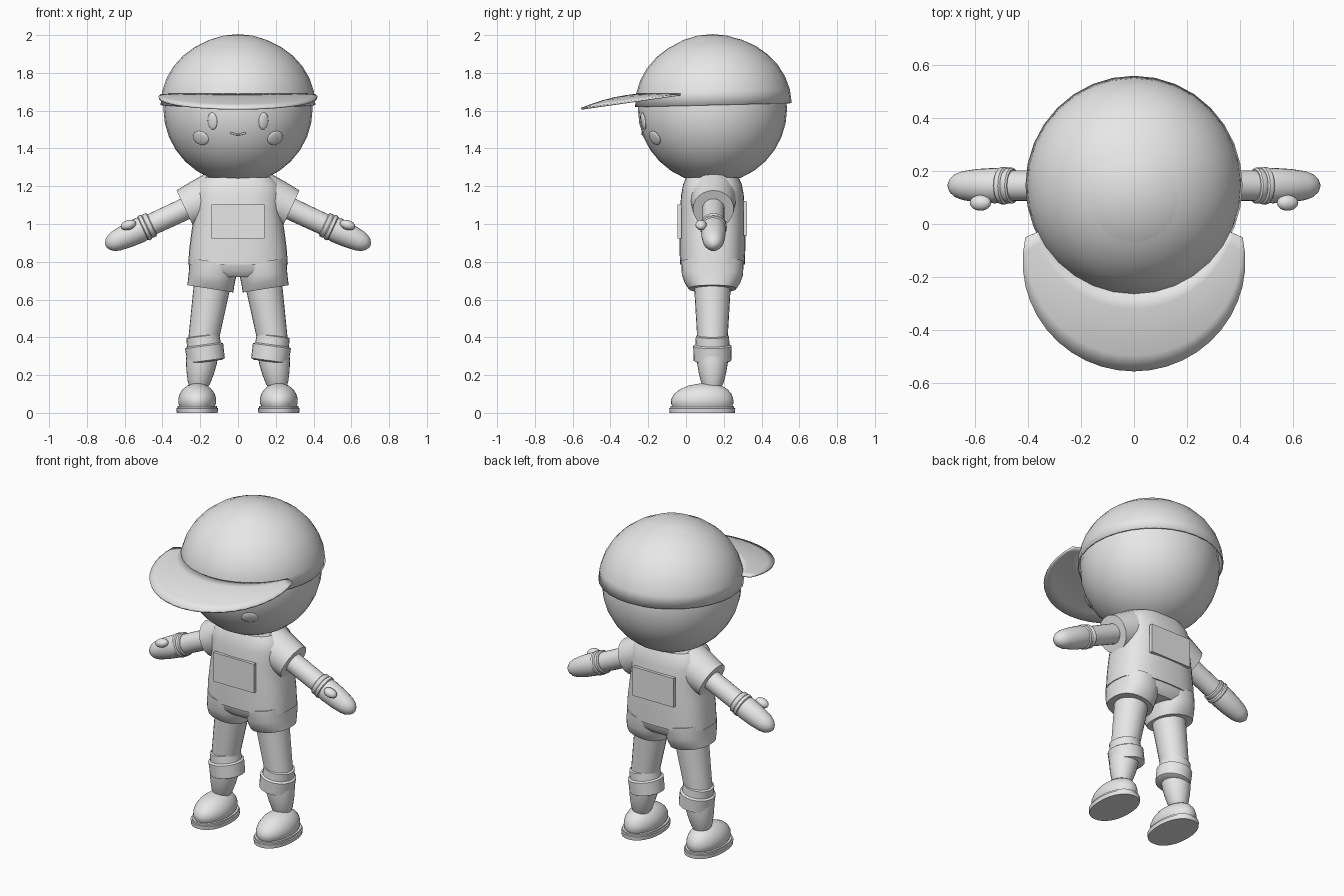
import bpy, bmesh, math
from mathutils import Vector, Matrix

cube = bpy.data.objects.get("Cube")
if cube:
    bpy.data.objects.remove(cube, do_unlink=True)

CY = 0.14  # depth of the body axis
grey = bpy.data.materials.new("plain_grey")
grey.use_nodes = True
grey.diffuse_color = (0.8, 0.8, 0.8, 1)
grey.node_tree.nodes["Principled BSDF"].inputs["Base Color"].default_value = (0.8, 0.8, 0.8, 1)


def finish(name, bm, angle=40):
    bmesh.ops.recalc_face_normals(bm, faces=bm.faces)
    me = bpy.data.meshes.new(name)
    bm.to_mesh(me)
    bm.free()
    me.materials.append(grey)
    ob = bpy.data.objects.new(name, me)
    bpy.context.collection.objects.link(ob)
    bpy.ops.object.select_all(action='DESELECT')
    ob.select_set(True)
    bpy.context.view_layer.objects.active = ob
    bpy.ops.object.shade_smooth_by_angle(angle=math.radians(angle))
    return ob


def loft(name, rings, power=2.0, tilt=0.0, cap=True, n=32):
    """Upright body from rings (x, y, z, half_width, half_depth)."""
    bm = bmesh.new()
    loops = []
    for x, y, z, rx, ry in rings:
        loop = []
        for i in range(n):
            a = 2 * math.pi * i / n
            c, s = math.cos(a), math.sin(a)
            dx = rx * math.copysign(abs(c) ** (2 / power), c)
            dy = ry * math.copysign(abs(s) ** (2 / power), s)
            loop.append(bm.verts.new((x + dx, y + dy, z + dx * tilt)))
        loops.append(loop)
    for a, b in zip(loops, loops[1:]):
        for i in range(n):
            j = (i + 1) % n
            bm.faces.new((a[i], a[j], b[j], b[i]))
    if cap:
        bm.faces.new(loops[0])
        bm.faces.new(loops[-1])
    return finish(name, bm)


def tube(name, start, end, profile, n=24):
    """Round part along a line, profile = (fraction, radius)."""
    start, end = Vector(start), Vector(end)
    axis = end - start
    rot = axis.to_track_quat('Z', 'Y').to_matrix()
    bm = bmesh.new()
    loops = []
    for t, r in profile:
        ring = [Vector((r * math.cos(2 * math.pi * i / n), r * math.sin(2 * math.pi * i / n), 0)) for i in range(n)]
        loops.append([bm.verts.new(start + axis * t + rot @ p) for p in ring])
    for a, b in zip(loops, loops[1:]):
        for i in range(n):
            j = (i + 1) % n
            bm.faces.new((a[i], a[j], b[j], b[i]))
    bm.faces.new(loops[0])
    bm.faces.new(loops[-1])
    return finish(name, bm)


def ball(name, centre, size, rot=Matrix(), segs=32, rings=16, floor=None):
    """Ellipsoid, optionally cut open below a local height."""
    bm = bmesh.new()
    bmesh.ops.create_uvsphere(bm, u_segments=segs, v_segments=rings, radius=1)
    if floor is not None:
        bmesh.ops.delete(bm, geom=[v for v in bm.verts if v.co.z < floor], context='VERTS')
    mat = Matrix.Translation(centre) @ rot.to_4x4() @ Matrix.Diagonal((*size, 1))
    bmesh.ops.transform(bm, matrix=mat, verts=bm.verts)
    return finish(name, bm, 60)


# Head and open cap dome
HEAD, R = Vector((0, CY, 1.61)), 0.395
ball("head", HEAD, (R, R, R))
dome = ball("cap_dome", (0, 0.145, 1.63), (0.41, 0.415, 0.37),
            Matrix.Rotation(0.025, 3, 'X'), floor=-0.01)
shell = dome.modifiers.new("thickness", 'SOLIDIFY')
shell.thickness = 0.008

# Cap bill: crescent swept between dome and outer edge
bm = bmesh.new()
N, M = 24, 5
grid = []
for i in range(N + 1):
    u = 2 * i / N - 1
    a = -math.pi / 2 + u * math.radians(102.5)
    outer = Vector((0.42 * math.cos(a), -0.14 + 0.415 * math.sin(a), 0))
    outer.z = 1.61 + (outer.y + 0.555) * 0.143
    b = -math.pi / 2 + u * math.radians(65)
    inner = Vector((0.4 * math.cos(b), CY + 0.4 * math.sin(b), 1.685))
    row = []
    for k in range(M + 1):
        v = k / M
        p = inner.lerp(outer, v)
        p.z += 0.012 * math.sin(math.pi * v) * (1 - u * u)
        row.append(bm.verts.new(p))
    grid.append(row)
for i in range(N):
    for k in range(M):
        bm.faces.new((grid[i][k], grid[i][k + 1], grid[i + 1][k + 1], grid[i + 1][k]))
bill = finish("cap_bill", bm, 60)
shell = bill.modifiers.new("thickness", 'SOLIDIFY')
shell.thickness, shell.offset = 0.01, 0


def on_face(name, x, z, w, h, depth=0.01, turn=0.0):
    """Flattened ellipsoid lying on the head surface."""
    dz = z - HEAD.z
    normal = Vector((x, -math.sqrt(R * R - x * x - dz * dz), dz)).normalized()
    rot = normal.to_track_quat('Z', 'Y').to_matrix() @ Matrix.Rotation(turn, 3, 'Z')
    ball(name, HEAD + normal * R, (w, h, depth), rot, 20, 10)


# Mouth: a small flat smile
mouth = bpy.data.curves.new("mouth", 'CURVE')
mouth.dimensions = '3D'
mouth.bevel_depth = 0.005
line = mouth.splines.new('POLY')
line.points.add(8)
for i, p in enumerate(line.points):
    x = -0.04 + 0.01 * i
    dz = 1.474 + 5 * x * x - HEAD.z
    p.co = (x, CY - math.sqrt(R * R - x * x - dz * dz), HEAD.z + dz, 1)
mouth.materials.append(grey)
bpy.context.collection.objects.link(bpy.data.objects.new("mouth", mouth))

# Shirt, with a slightly flared hem, and pelvis of the shorts
loft("shirt", [(0, CY, 0.785, 0.264, 0.172), (0, CY, 0.87, 0.258, 0.174),
               (0, CY, 0.97, 0.245, 0.174), (0, CY, 1.08, 0.228, 0.172),
               (0, CY, 1.16, 0.232, 0.165), (0, CY, 1.21, 0.22, 0.155),
               (0, CY, 1.245, 0.185, 0.14)], power=2.7)
loft("shorts_seat", [(0, CY, 0.72, 0.2, 0.13), (0, CY, 0.75, 0.245, 0.16),
                     (0, CY, 0.8, 0.256, 0.167)], power=2.5)

# Chest and back patches
for name, y, z in (("chest_patch", -0.034, 1.012), ("back_patch", 0.314, 1.03)):
    bm = bmesh.new()
    bmesh.ops.create_cube(bm, size=1)
    bmesh.ops.transform(bm, verts=bm.verts, matrix=Matrix.Translation((0, y, z))
                        @ Matrix.Diagonal((0.28, 0.02, 0.18, 1)))
    finish(name, bm)

for s, side in ((1, "left"), (-1, "right")):
    # Face details
    on_face(side + "_eye", s * 0.135, 1.545, 0.027, 0.046)
    on_face(side + "_cheek", s * 0.197, 1.455, 0.048, 0.04)

    # Sleeve, arm and glove along one sloping axis
    def arm(x):
        return (s * x, 0.145, 1.21 - 0.465 * x)
    tube(side + "_sleeve", arm(0.12), arm(0.28), [(0, 0.125), (0.5, 0.118), (1, 0.108)])
    tube(side + "_arm", arm(0.15), arm(0.5), [(0, 0.06), (1, 0.057)])
    tube(side + "_glove_cuff", arm(0.455), arm(0.505),
         [(0, 0.062), (0.1, 0.068), (0.4, 0.068), (0.5, 0.064), (0.6, 0.071), (0.9, 0.071), (1, 0.064)])
    tube(side + "_hand", arm(0.48), arm(0.7),
         [(0, 0.062), (0.2, 0.067), (0.5, 0.063), (0.75, 0.055), (0.87, 0.045), (0.95, 0.03), (1, 0.01)])
    ball(side + "_thumb", (s * 0.58, 0.08, 0.995), (0.042, 0.03, 0.026),
         Matrix.Rotation(s * 0.3, 3, 'Y'), 16, 10)

    # Shorts leg
    loft(side + "_shorts_leg", [(s * 0.147, CY, 0.657, 0.122, 0.125), (s * 0.142, CY, 0.69, 0.122, 0.148),
                                (s * 0.136, CY, 0.73, 0.124, 0.162), (s * 0.128, CY, 0.8, 0.128, 0.165)],
         power=2.3, tilt=s * 0.16)

    # Leg, rolled sock and ankle
    tube(side + "_leg", (s * 0.13, CY, 0.72), (s * 0.197, CY, 0.3), [(0, 0.1), (1, 0.075)])
    tube(side + "_sock_cuff", (s * 0.187, CY, 0.41), (s * 0.168, CY, 0.27),
         [(0, 0.08), (0.03, 0.088), (0.35, 0.09), (0.4, 0.102), (0.95, 0.1), (1, 0.085)])
    tube(side + "_sock", (s * 0.185, CY, 0.34), (s * 0.211, CY, 0.13),
         [(0, 0.085), (0.35, 0.082), (0.6, 0.073), (0.85, 0.06), (1, 0.045)])

    # Shoe upper and two-step sole
    x, y = s * 0.216, 0.086
    loft(side + "_shoe", [(x, y, 0.03, 0.09, 0.155), (x, y, 0.05, 0.1, 0.165), (x, y, 0.075, 0.1, 0.164),
                          (x, y + 0.003, 0.1, 0.093, 0.152), (x, y + 0.008, 0.125, 0.077, 0.126),
                          (x, y + 0.014, 0.145, 0.052, 0.086), (x, y + 0.018, 0.155, 0.02, 0.035)])
    loft(side + "_sole", [(x, y, 0, 0.108, 0.173), (x, y, 0.024, 0.111, 0.175), (x, y, 0.026, 0.104, 0.169),
                          (x, y, 0.036, 0.104, 0.169)], power=2.2)
